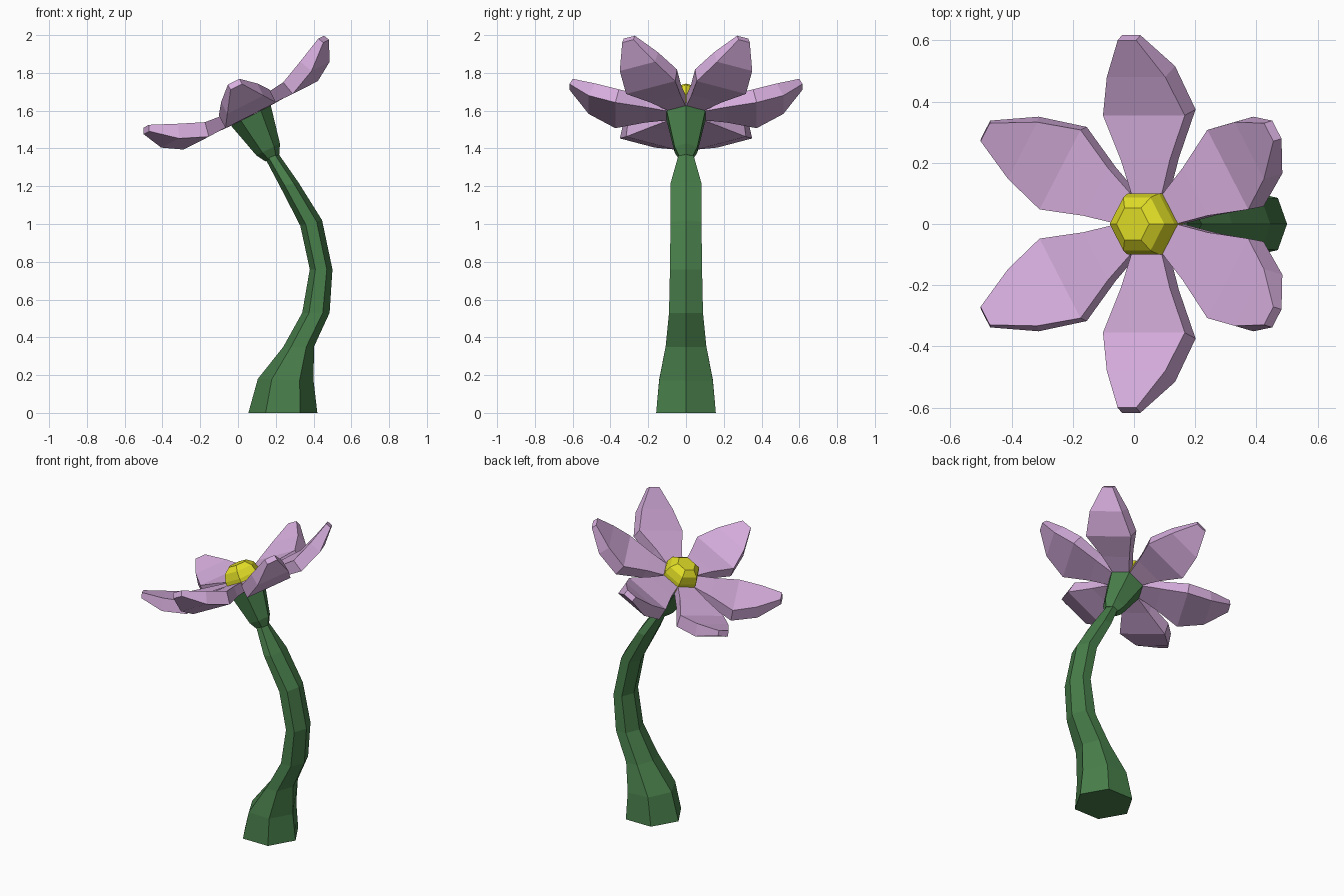
import bpy, bmesh, math
from mathutils import Vector, Matrix

if "Cube" in bpy.data.objects:
    bpy.data.objects.remove(bpy.data.objects["Cube"])


def material(name, rgb):
    m = bpy.data.materials.new(name)
    m.diffuse_color = (*rgb, 1)
    m.use_nodes = True
    m.node_tree.nodes["Principled BSDF"].inputs["Base Color"].default_value = m.diffuse_color
    return m


lilac = material("lilac", (0.67, 0.42, 0.72))
green = material("green", (0.065, 0.21, 0.069))
yellow = material("yellow", (0.76, 0.73, 0.02))


def loft(name, rings, mat, frame=Matrix()):
    """Skin a list of closed rings and cap both ends, flat shaded."""
    bm = bmesh.new()
    loops = [[bm.verts.new(frame @ Vector(p)) for p in ring] for ring in rings]
    n = len(loops[0])
    for a, b in zip(loops, loops[1:]):
        for i in range(n):
            j = (i + 1) % n
            bm.faces.new((a[i], a[j], b[j], b[i]))
    bm.faces.new(loops[0])
    bm.faces.new(loops[-1])
    bmesh.ops.recalc_face_normals(bm, faces=bm.faces)
    mesh = bpy.data.meshes.new(name)
    bm.to_mesh(mesh)
    bm.free()
    mesh.materials.append(mat)
    obj = bpy.data.objects.new(name, mesh)
    bpy.context.collection.objects.link(obj)
    return obj


def hexagon(r, z):
    return [(r * math.cos(k * math.pi / 3), r * math.sin(k * math.pi / 3), z)
            for k in range(6)]


# Flower head frame, leaning towards -x
head = Matrix.Translation((0.055, 0, 1.60)) @ Matrix.Rotation(math.radians(-27), 4, 'Y')

# Stem: six-sided rings given by left point, right point and half depth
stem_rings = []
for ax, az, bx, bz, hy in [
    (0.055, 0, 0.42, 0, 0.158),
    (0.105, 0.18, 0.40, 0.17, 0.142),
    (0.24, 0.35, 0.402, 0.35, 0.108),
    (0.34, 0.53, 0.485, 0.53, 0.09),
    (0.38, 0.76, 0.50, 0.76, 0.085),
    (0.33, 0.99, 0.445, 1.02, 0.082),
    (0.222, 1.20, 0.32, 1.22, 0.082),
    (0.145, 1.345, 0.215, 1.37, 0.04),
]:
    a, b = Vector((ax, 0, az)), Vector((bx, 0, bz))
    p, q, y = a.lerp(b, 0.25), a.lerp(b, 0.75), Vector((0, hy, 0))
    stem_rings.append([a, p - y, q - y, b, q + y, p + y])
loft("stem", stem_rings, green)

# Green cup under the petals
loft("flower_cup", [hexagon(0.042, -0.28), hexagon(0.07, -0.23),
                    hexagon(0.118, -0.03)], green, head)

# Yellow faceted centre
loft("flower_centre", [hexagon(0.115, -0.01), hexagon(0.115, 0.055),
                       hexagon(0.10, 0.10), hexagon(0.06, 0.13)], yellow, head)

# Petals: top profile of radius, height, half width and thickness below
profile = [(0.09, 0.03, 0.053, 0.06), (0.21, 0.04, 0.09, 0.065),
           (0.355, 0.05, 0.15, 0.08), (0.48, 0.107, 0.107, 0.08),
           (0.60, 0.172, 0.034, 0.035)]
petal_rings = []
for i, (r, w, h, t) in enumerate(profile):
    before, after = profile[max(i - 1, 0)], profile[min(i + 1, len(profile) - 1)]
    d = Vector((after[0] - before[0], after[1] - before[1])).normalized()
    rb, wb = r + d.y * t, w - d.x * t
    petal_rings.append([(r, -h, w), (r, h, w), (rb, h, wb), (rb, -h, wb)])
for k in range(6):
    turn = Matrix.Rotation(math.radians(30 + 60 * k), 4, 'Z')
    loft(f"petal_{k + 1}", petal_rings, lilac, head @ turn)
